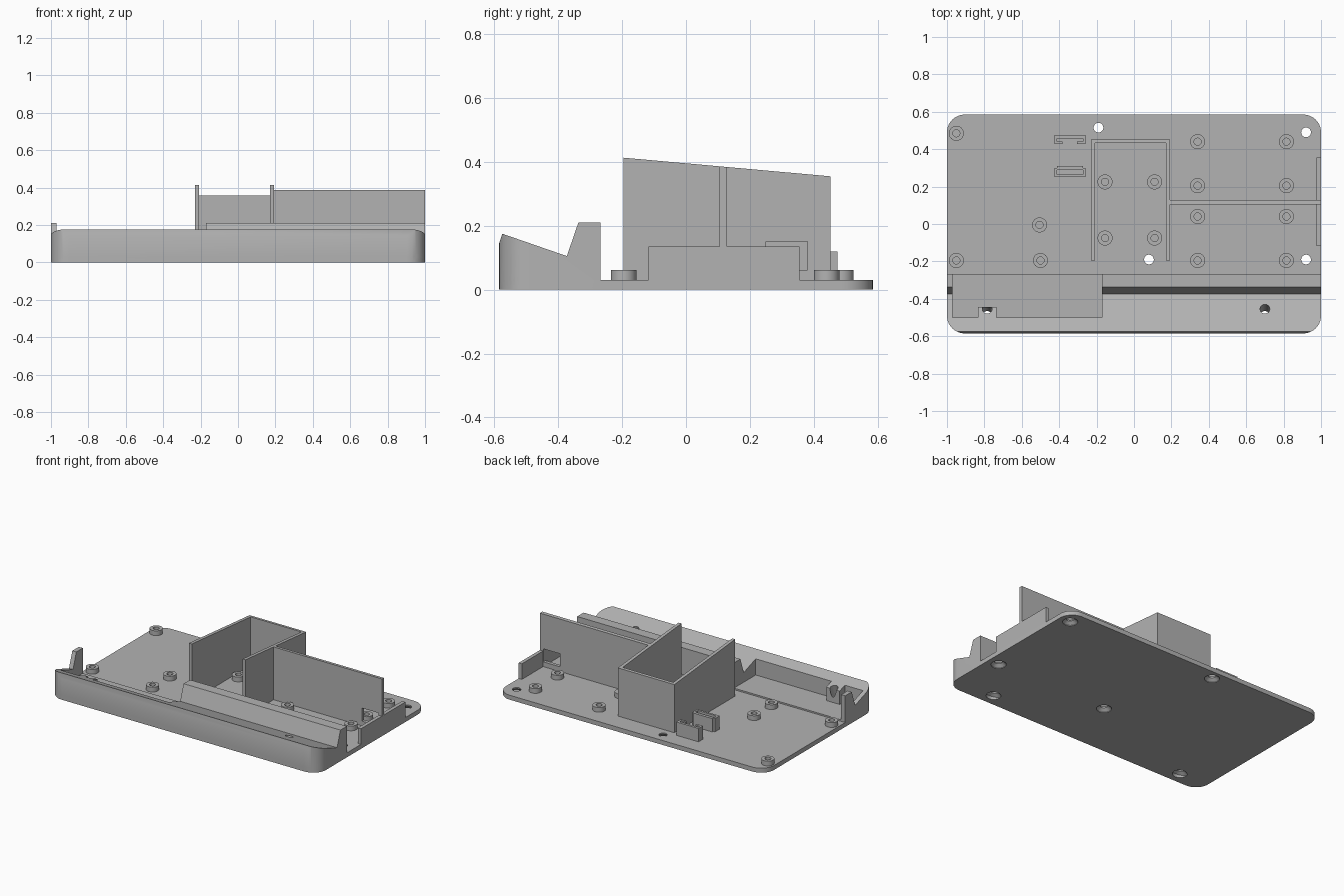
import bpy, bmesh, math
from mathutils import Vector, Matrix

if "Cube" in bpy.data.objects:
    bpy.data.objects.remove(bpy.data.objects["Cube"], do_unlink=True)

grey = bpy.data.materials.new("grey plastic")
grey.use_nodes = True
grey.diffuse_color = (0.45, 0.45, 0.45, 1)
grey.node_tree.nodes["Principled BSDF"].inputs["Base Color"].default_value = (0.45, 0.45, 0.45, 1)


def finish(name, bm):
    bmesh.ops.recalc_face_normals(bm, faces=bm.faces)
    mesh = bpy.data.meshes.new(name)
    bm.to_mesh(mesh)
    bm.free()
    mesh.materials.append(grey)
    obj = bpy.data.objects.new(name, mesh)
    bpy.context.collection.objects.link(obj)
    return obj


def prism(name, points, lo, hi, axis="Z"):
    """Extrude a flat outline along Z (xy points) or along X (yz points)."""
    place = (lambda a, b, t: (a, b, t)) if axis == "Z" else (lambda a, b, t: (t, a, b))
    bm = bmesh.new()
    face = bm.faces.new([bm.verts.new(place(a, b, lo)) for a, b in points])
    ext = bmesh.ops.extrude_face_region(bm, geom=[face])
    move = Vector(place(0, 0, hi - lo))
    bmesh.ops.translate(bm, vec=move, verts=[v for v in ext["geom"] if isinstance(v, bmesh.types.BMVert)])
    return finish(name, bm)


def box(name, x0, x1, y0, y1, z0, z1):
    return prism(name, [(x0, y0), (x1, y0), (x1, y1), (x0, y1)], z0, z1)


def lathe(name, profile, at, tilt=0, steps=32):
    """Closed ring or solid spun from (radius, z) points."""
    bm = bmesh.new()
    verts = [bm.verts.new((r, 0, z)) for r, z in profile]
    edges = [bm.edges.new((verts[i], verts[i - 1])) for i in range(len(verts))]
    bmesh.ops.spin(bm, geom=verts + edges, axis=(0, 0, 1), cent=(0, 0, 0),
                   angle=math.tau, steps=steps, use_duplicate=False)
    bmesh.ops.remove_doubles(bm, verts=bm.verts, dist=1e-5)
    bmesh.ops.transform(bm, verts=bm.verts,
                        matrix=Matrix.Translation(at) @ Matrix.Rotation(tilt, 4, "X"))
    return finish(name, bm)


def combine(obj, other, operation):
    mod = obj.modifiers.new(operation, "BOOLEAN")
    mod.operation, mod.solver, mod.object = operation, "EXACT", other
    bpy.context.view_layer.objects.active = obj
    bpy.ops.object.modifier_apply(modifier=mod.name)
    bpy.data.objects.remove(other, do_unlink=True)


def smooth(obj):
    bpy.ops.object.select_all(action="DESELECT")
    obj.select_set(True)
    bpy.context.view_layer.objects.active = obj
    bpy.ops.object.shade_smooth_by_angle(angle=math.radians(30))


def rounded(w, d, r, n=10):
    pts = []
    for k, (sx, sy) in enumerate([(1, 1), (-1, 1), (-1, -1), (1, -1)]):
        for i in range(n + 1):
            a = math.pi / 2 * (k + i / n)
            pts.append((sx * (w - r) + r * math.cos(a), sy * (d - r) + r * math.sin(a)))
    return pts


# Rounded floor plate joined to the raised front rail
outline = rounded(1, 0.585, 0.095)
FLOOR = 0.03
base = prism("base_plate", outline, 0, FLOOR)
rail = prism("front_rail", [(-0.585, 0), (-0.585, 0.145), (-0.575, 0.175), (-0.373, 0.105),
                            (-0.337, 0.21), (-0.268, 0.21), (-0.268, 0)], -1.01, 1.01, "X")
combine(rail, prism("outline_cutter", outline, 0, 0.4), "INTERSECT")
combine(base, rail, "UNION")

# Open pocket in the rail, leaving a screw boss on its front wall
pocket = [(-0.97, -0.2), (-0.97, -0.5), (-0.835, -0.5), (-0.835, -0.445),
          (-0.735, -0.445), (-0.735, -0.5), (-0.17, -0.5), (-0.17, -0.2)]
combine(base, prism("pocket_cutter", pocket, 0.04, 0.4), "DIFFERENCE")

# Countersunk screw holes, tilted square to the slope in the rail
screw = [(0, -0.02), (0.047, -0.02), (0.047, 0.004), (0.026, 0.022), (0.026, 0.3), (0, 0.3)]
for x, y, tilt in [(-0.19, 0.515, 0), (0.92, 0.49, 0), (0.08, -0.19, 0), (0.92, -0.19, 0),
                   (-0.785, -0.497, -0.31), (0.70, -0.497, -0.31)]:
    combine(base, lathe("screw_cutter", screw, (x, y, 0), tilt), "DIFFERENCE")
smooth(base)

# Hollow standoffs for the boards
posts = [(-0.95, 0.485), (-0.505, -0.005), (-0.95, -0.195), (-0.5, -0.195)]
posts += [(x, y) for x in (-0.155, 0.11) for y in (0.225, -0.075)]
posts += [(x, y) for x in (0.34, 0.815) for y in (0.44, 0.205, 0.04, -0.195)]
for i, (x, y) in enumerate(posts):
    smooth(lathe(f"standoff_{i + 1}", [(0.019, FLOOR - 0.005), (0.04, FLOOR - 0.005),
                                       (0.04, 0.062), (0.019, 0.062)], (x, y, 0)))


# Tall bay with a sloping top, open at the front
def top(y):
    return 0.413 - (y + 0.195) * 0.09


def sloped_wall(name, x0, x1, y0, y1):
    return prism(name, [(y0, FLOOR), (y1, FLOOR), (y1, top(y1)), (y0, top(y0))], x0, x1, "X")


sloped_wall("bay_right_wall", -0.23, -0.208, -0.195, 0.452)
left_wall = sloped_wall("bay_left_wall", 0.17, 0.192, -0.195, 0.452)
combine(left_wall, box("cable_cutter", 0.1, 0.3, 0.25, 0.38, 0.062, 0.15), "DIFFERENCE")
sloped_wall("bay_back_wall", -0.208, 0.17, 0.432, 0.452)

# Dividing wall with a cable window beside the low edge wall
divider = sloped_wall("dividing_wall", 0.192, 1, 0.105, 0.128)
combine(divider, box("window_cutter", 0.85, 0.975, 0, 0.2, 0.062, 0.15), "DIFFERENCE")
box("edge_wall", 0.976, 1, -0.118, 0.355, FLOOR, 0.135)

# Two facing holders for a small upright board
CX = -0.343
box("rear_holder_plate", CX - 0.083, CX + 0.083, 0.458, 0.475, FLOOR, 0.12)
box("front_holder_plate", CX - 0.083, CX + 0.083, 0.25, 0.264, FLOOR, 0.12)
box("front_holder_step", CX - 0.07, CX + 0.07, 0.264, 0.29, FLOOR, 0.075)
box("front_holder_lip", CX - 0.07, CX + 0.07, 0.29, 0.31, FLOOR, 0.12)
for side, s in (("right", -1), ("left", 1)):
    def span(a, b):
        return sorted((CX + s * a, CX + s * b))
    box(f"rear_holder_{side}_cheek", *span(0.07, 0.083), 0.428, 0.458, FLOOR, 0.12)
    box(f"rear_holder_{side}_lip", *span(0.038, 0.07), 0.428, 0.442, FLOOR, 0.12)
    box(f"front_holder_{side}_cheek", *span(0.07, 0.083), 0.264, 0.3, FLOOR, 0.12)
